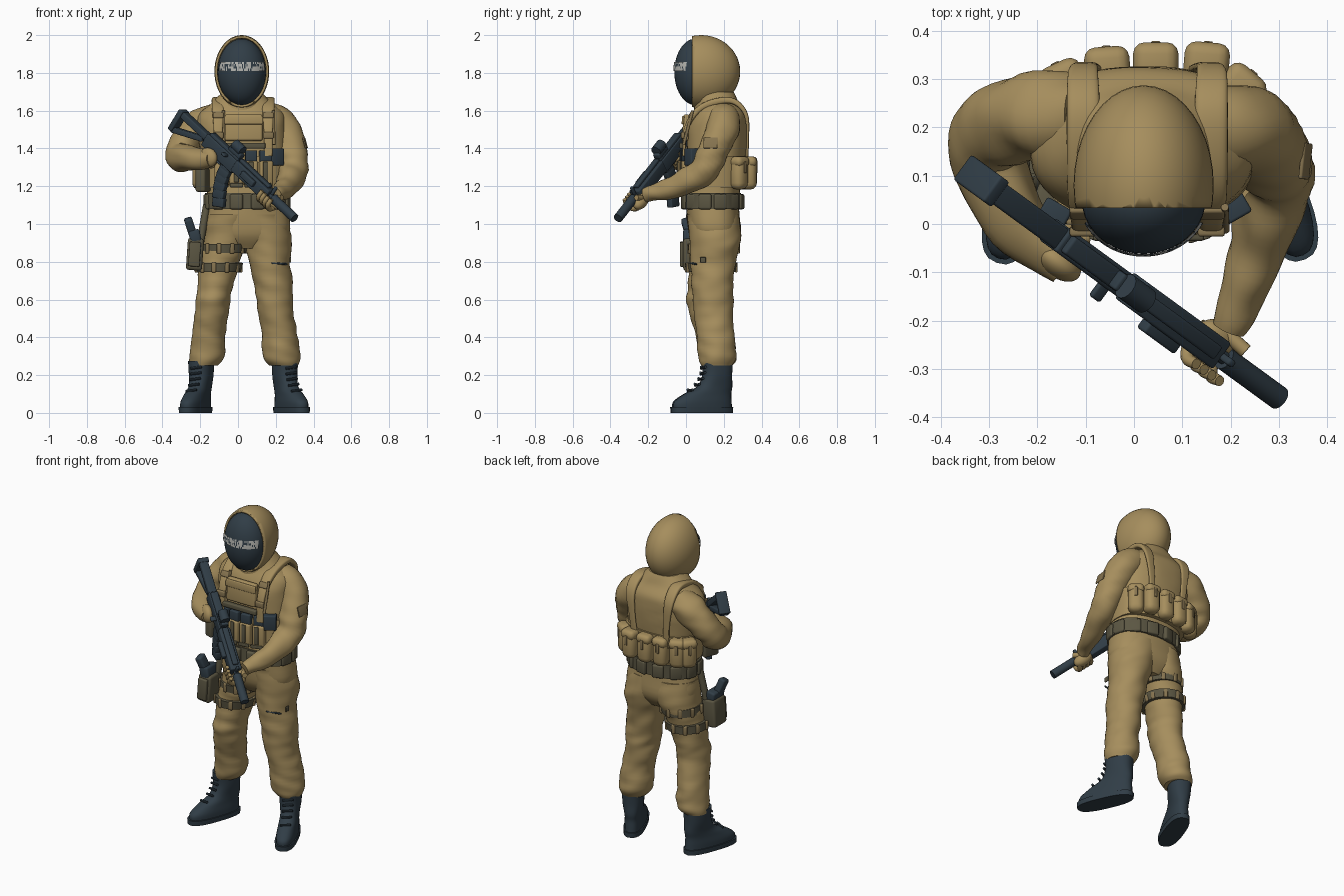
import bpy, bmesh, math, random
from mathutils import Matrix, Vector, Euler, noise

random.seed(4)
if "Cube" in bpy.data.objects:
    bpy.data.objects.remove(bpy.data.objects["Cube"])
made = []


def material(name, rgb):
    m = bpy.data.materials.new(name)
    m.use_nodes = True
    m.diffuse_color = (*rgb, 1)
    bsdf = next(n for n in m.node_tree.nodes if n.type == 'BSDF_PRINCIPLED')
    bsdf.inputs["Base Color"].default_value = (*rgb, 1)
    return m


TAN = material("tan cloth", (.38, .27, .11))
SEAM = material("dark tan webbing", (.24, .175, .08))
OLIVE = material("olive webbing", (.105, .093, .055))
DARK = material("blue black", (.03, .047, .062))
PALE = material("pale trim", (.45, .45, .42))


def finish(name, bm, mat, frame=Matrix()):
    bmesh.ops.recalc_face_normals(bm, faces=bm.faces[:])
    me = bpy.data.meshes.new(name)
    bm.to_mesh(me)
    bm.free()
    me.materials.append(mat)
    ob = bpy.data.objects.new(name, me)
    ob.matrix_world = frame
    bpy.context.collection.objects.link(ob)
    made.append(ob)
    return ob


def box(name, loc, size, mat, rot=(0, 0, 0), frame=Matrix(), bevel=.006):
    bm = bmesh.new()
    bmesh.ops.create_cube(bm, size=1, matrix=Matrix.Diagonal((*size, 1)))
    bmesh.ops.bevel(bm, geom=bm.edges[:], offset=min(bevel, min(size) * .45),
                    segments=3, profile=.5, affect='EDGES')
    turn = Euler([math.radians(a) for a in rot]).to_matrix().to_4x4()
    return finish(name, bm, mat, frame @ Matrix.Translation(loc) @ turn)


def ball(name, loc, radii, mat, frame=Matrix()):
    bm = bmesh.new()
    bmesh.ops.create_uvsphere(bm, u_segments=40, v_segments=24, radius=1,
                              matrix=Matrix.Translation(loc) @ Matrix.Diagonal((*radii, 1)))
    return finish(name, bm, mat, frame)


def spline(a, b, c, d, t):
    return [.5 * (2*q + (r-p)*t + (2*p - 5*q + 4*r - s)*t*t + (3*q - p - 3*r + s)*t**3)
            for p, q, r, s in zip(a, b, c, d)]


def loft(name, rows, mat, ref=(1, 0, 0), n=28, steps=5, power=2, fold=0, frame=Matrix(),
         level=False):
    """Skin elliptical rings (x, y, z, radius along ref, other radius); level keeps them flat."""
    pts = []
    for i in range(len(rows) - 1):
        four = [rows[max(i-1, 0)], rows[i], rows[i+1], rows[min(i+2, len(rows)-1)]]
        pts += [spline(*four, k / steps) for k in range(steps)]
    pts.append(rows[-1])
    bm, rings = bmesh.new(), []
    for i, p in enumerate(pts):
        t = (Vector(pts[min(i+1, len(pts)-1)][:3]) - Vector(pts[max(i-1, 0)][:3])).normalized()
        if level:
            t = Vector((0, 0, 1))
        r = Vector(ref)
        r = (r - t * r.dot(t)).normalized()
        s, ring = t.cross(r), []
        for k in range(n):
            c, d = math.cos(math.tau * k / n), math.sin(math.tau * k / n)
            c, d = [math.copysign(abs(v) ** (2 / power), v) for v in (c, d)]
            off = r * c * p[3] + s * d * p[4]
            co = Vector(p[:3]) + off
            wave = fold * noise.noise(Vector((co.x * 9 + co.z * 8, co.y * 9, co.z * 17)))
            ring.append(bm.verts.new(co + off.normalized() * wave))
        rings.append(ring)
    for a, b in zip(rings, rings[1:]):
        for k in range(n):
            bm.faces.new((a[k], a[k-1], b[k-1], b[k]))
    bm.faces.new(rings[0])
    bm.faces.new(rings[-1])
    return finish(name, bm, mat, frame)


def rod(name, p, q, r, mat, ref=(0, 0, 1), frame=Matrix(), n=16):
    return loft(name, [(*p, r, r), (*q, r, r)], mat, ref, n, 1, frame=frame)


# Torso and trousers
loft("jacket_torso", [(.045, .15, .87, .09, .09), (.05, .15, .95, .22, .135),
     (.05, .14, 1.1, .21, .14), (.04, .145, 1.2, .21, .145), (.03, .16, 1.35, .225, .155),
     (.02, .165, 1.5, .235, .16), (.02, .175, 1.58, .225, .145), (.02, .17, 1.64, .16, .11),
     (.02, .16, 1.7, .1, .09)], TAN, n=48, power=2.4, fold=.004, level=True)
loft("left_trouser_leg", [(.12, .14, 1.05, .13, .14), (.155, .155, .92, .13, .135),
     (.167, .145, .8, .11, .12), (.19, .14, .65, .1, .11), (.2, .145, .55, .095, .105),
     (.22, .155, .42, .092, .1), (.228, .165, .3, .1, .1), (.24, .165, .25, .075, .08)],
     TAN, fold=.009, n=40, steps=7, level=True)
loft("right_trouser_leg", [(-.04, .14, 1.05, .13, .14), (-.06, .155, .92, .12, .135),
     (-.097, .135, .8, .105, .12), (-.125, .12, .65, .093, .11), (-.135, .115, .57, .09, .11),
     (-.155, .15, .42, .087, .1), (-.163, .165, .3, .092, .1), (-.186, .165, .25, .075, .08)],
     TAN, fold=.009, n=40, steps=7, level=True)
box("thigh_pocket_slit", (.22, .04, .79), (.09, .009, .01), DARK, (0, 4, 20))
box("thigh_side_tab", (.277, .09, .81), (.009, .03, .03), OLIVE)

# Arms
loft("left_sleeve", [(.15, .2, 1.56, .085, .085), (.233, .195, 1.51, .092, .092),
     (.277, .15, 1.4, .081, .081), (.295, .095, 1.29, .077, .077), (.265, -.02, 1.215, .066, .066),
     (.23, -.13, 1.175, .05, .05), (.195, -.215, 1.15, .036, .036)],
     TAN, (1, -1, 0), fold=.011, steps=7)
loft("right_sleeve", [(-.11, .225, 1.56, .085, .085), (-.21, .225, 1.51, .09, .09),
     (-.288, .195, 1.42, .083, .083), (-.305, .135, 1.355, .078, .078),
     (-.24, .0, 1.345, .064, .064), (-.14, -.085, 1.345, .044, .044)],
     TAN, (-1, -1, 0), fold=.011, steps=7)
box("sleeve_patch", (.355, .13, 1.43), (.009, .075, .06), SEAM, (0, -15, -6))

# Head: masked face inside a cut open hood
face_at, face_r = Vector((.02, .05, 1.805)), Vector((.128, .112, .176))
ball("masked_face", face_at, face_r, DARK)
hood = ball("hood", (.02, .08, 1.807), (.145, .207, .193), TAN)
bm = bmesh.new()
bm.from_mesh(hood.data)
bmesh.ops.bisect_plane(bm, geom=bm.verts[:] + bm.edges[:] + bm.faces[:], dist=1e-5,
                       plane_co=(0, .033, 0), plane_no=(0, 1, 0), clear_inner=True)
bm.to_mesh(hood.data)
bm.free()
shell = hood.modifiers.new("thickness", 'SOLIDIFY')
shell.thickness = .012
shell.offset = -1
loft("hood_collar", [(.02, .155, 1.58, .15, .125), (.02, .14, 1.64, .115, .1),
     (.02, .14, 1.72, .1, .1)], TAN, fold=.006)

# Speckled brow band laid on the mask
bm, cols, rows = bmesh.new(), 48, 4
grid = []
for j in range(rows + 1):
    z = 1.81 + .048 * j / rows
    h = math.sqrt(1 - ((z - face_at.z) / face_r.z) ** 2) * 1.05
    grid.append([bm.verts.new((face_at.x + face_r.x * h * math.sin(a),
                               face_at.y - face_r.y * h * math.cos(a), z))
                 for a in [math.radians(-66 + 132 * i / cols) for i in range(cols + 1)]])
for j in range(rows):
    for i in range(cols):
        f = bm.faces.new((grid[j][i], grid[j][i+1], grid[j+1][i+1], grid[j+1][i]))
        f.material_index = int(random.random() < .28)
band = finish("brow_band", bm, PALE)
band.data.materials.append(DARK)

# Boots, toes turned outward
for side, x, turn in (("left", .248, 24), ("right", -.195, -20)):
    fr = Matrix.Translation((x, .165, 0)) @ Matrix.Rotation(math.radians(turn), 4, 'Z')
    loft(side + "_boot", [(0, -.085, .025, .056, .166), (0, -.083, .06, .056, .162),
         (0, -.055, .1, .052, .132), (0, -.014, .14, .052, .096), (0, 0, .2, .06, .08),
         (0, 0, .275, .064, .083)], DARK, frame=fr, power=2.4, level=True)
    loft(side + "_boot_sole", [(0, -.087, 0, .06, .172), (0, -.087, .03, .062, .174)],
         DARK, steps=1, frame=fr, power=2.6, level=True)
    for k in range(5):
        z = .115 + .03 * k
        y = (-.155, -.115, -.095, -.083, -.08)[k]
        rod(side + "_boot_lace", (-.03, y, z), (.03, y, z + .008), .007, DARK, frame=fr, n=8)

# Shoulder straps and chest rig
for side, x in (("right", -.105), ("left", .16)):
    loft(side + "_shoulder_strap", [(x, -.012, 1.36, .022, .008), (x, .0, 1.5, .024, .012),
         (x, .06, 1.6, .032, .016), (x, .15, 1.645, .034, .018), (x, .25, 1.65, .034, .016),
         (x, .317, 1.58, .03, .011), (x * .9, .326, 1.45, .02, .008), (x * .8, .318, 1.3, .02, .008)],
         TAN, power=3.5, n=24)
    for y, z, tilt in ((-.016, 1.47, 0), (.025, 1.575, -30)):
        box(side + "_strap_buckle", (x, y, z), (.056, .02, .035), SEAM, (tilt, 0, 0))
    rod(side + "_strap_tube", (x + .03, -.012, 1.42), (x + .028, .035, 1.6), .008, SEAM)
loft("rig_band", [(.035, .155, 1.19, .222, .16), (.03, .16, 1.36, .236, .165)],
     TAN, steps=1, n=48, power=2.4, level=True)
box("chest_panel", (.03, .0, 1.51), (.2, .035, .14), TAN, (-4, 0, 0), bevel=.012)
box("chest_panel_flap", (.03, -.016, 1.55), (.205, .012, .045), TAN, (-4, 0, 0))
box("chest_webbing", (.03, -.02, 1.415), (.23, .03, .03), OLIVE)
for k in range(4):
    x = -.085 + .077 * k
    y = -.015 + 1.4 * (x - .03) ** 2
    yaw = (x - .03) * 150
    box("magazine_pouch", (x, y, 1.265), (.07, .06, .14), TAN, (0, 0, yaw), bevel=.012)
    box("spare_magazine", (x, y, 1.355), (.062, .04, .07), DARK, (0, 0, yaw))
    box("pouch_pull_tab", (x, y - .032, 1.275), (.026, .009, .11), OLIVE, (0, 0, yaw))
    box("pouch_base_strap", (x, y - .03, 1.205), (.07, .009, .022), OLIVE, (0, 0, yaw))
box("radio", (.2, .03, 1.355), (.075, .05, .09), DARK, (0, 0, 30))
box("right_side_pouch", (-.185, .035, 1.235), (.055, .1, .13), OLIVE, (0, 0, -20), bevel=.012)
box("right_radio", (-.165, .02, 1.36), (.06, .05, .08), DARK, (0, 0, -30))

# Pouch row across the back
for x, y, yaw in ((-.195, .255, 50), (-.145, .292, 25), (-.055, .323, 4), (.045, .332, 0),
                  (.15, .332, -5), (.22, .28, -40)):
    box("back_pouch", (x, y, 1.265), (.09, .085, .165), TAN, (0, 0, yaw), bevel=.034)
    box("back_pouch_lid", (x, y, 1.33), (.094, .088, .056), TAN, (0, 0, yaw), bevel=.024)
    out = Matrix.Rotation(math.radians(yaw), 3, 'Z') @ Vector((0, .042, 0))
    box("back_pouch_tab", (x + out.x, y + out.y, 1.3), (.02, .009, .06), SEAM, (0, 0, yaw))

# Belt with small pouches
loft("belt", [(.05, .14, 1.08, .222, .15), (.047, .142, 1.165, .222, .15)],
     OLIVE, steps=1, n=48, power=2.4, level=True)
for k in range(12):
    a = math.radians(15 + 30 * k)
    p = (.048 + .215 * math.cos(a), .141 + .15 * math.sin(a), 1.118)
    box("belt_pouch", p, (.07, .035, .08), OLIVE, (0, 0, math.degrees(a) + 90), bevel=.01)

# Thigh holster and sidearm
for z, cx, cy in ((.77, -.103, .133), (.87, -.076, .145)):
    loft("thigh_strap", [(cx, cy, z - .024, .118, .131), (cx + .008, cy, z + .024, .122, .137)],
         OLIVE, steps=1, n=36, level=True)
    for a in range(20, 361, 34):
        c, s = math.cos(math.radians(a)), math.sin(math.radians(a))
        box("strap_loop", (cx + .12 * c, cy + .133 * s, z), (.024, .014, .054), SEAM, (0, 0, a + 90))
box("holster", (-.228, .045, .84), (.085, .12, .17), OLIVE, (0, 4, 0), bevel=.015)
box("holster_face", (-.23, -.02, .84), (.06, .024, .13), OLIVE, (0, 4, 0))
box("sidearm_slide", (-.228, .04, .935), (.06, .11, .07), DARK, (0, -10, 0), bevel=.012)
box("sidearm_grip", (-.25, .015, .98), (.044, .06, .11), DARK, (15, -18, 0), bevel=.012)
rod("holster_hanger", (-.2, .08, .9), (-.165, .1, 1.1), .02, OLIVE, (1, 0, 0))

# Rifle, built along its own x axis from the butt to the muzzle
butt, muzzle = Vector((-.31, .085, 1.6)), Vector((.3, -.36, 1.03))
along = (muzzle - butt).normalized()
up = (Vector((0, 0, 1)) - along * along.z).normalized()
gun = Matrix((along, up.cross(along), up)).transposed().to_4x4()
gun.translation = butt
length = (muzzle - butt).length


def gun_box(name, loc, size, pitch=0, mat=DARK):
    box(name, loc, size, mat, (0, pitch, 0), gun)


gun_box("stock_top_bar", (.14, 0, 0), (.25, .05, .036))
gun_box("stock_lower_bar", (.125, 0, -.063), (.21, .05, .03), -23)
gun_box("butt_plate", (.025, 0, -.045), (.03, .064, .13))
gun_box("receiver", (.36, 0, -.012), (.25, .056, .075))
gun_box("dust_cover", (.36, 0, .028), (.23, .042, .026))
gun_box("charging_handle", (.4, -.04, .01), (.03, .04, .014))
gun_box("pistol_grip", (.295, 0, -.085), (.042, .036, .11), 18)
gun_box("trigger_guard", (.35, 0, -.065), (.07, .012, .012))
gun_box("handguard", (.61, 0, -.005), (.27, .066, .066))
gun_box("handguard_rail", (.6, 0, .036), (.24, .032, .018))
gun_box("front_sight", (.75, 0, .03), (.02, .016, .06))
gun_box("sight_mount", (.43, 0, .05), (.09, .04, .03))
rod("optic", (.395, 0, .078), (.46, 0, .078), .028, DARK, frame=gun)
gun_box("side_light", (.6, -.042, .0), (.1, .026, .034))
for k in range(6):
    gun_box("curved_magazine", (.43 + .0028 * k * k, 0, -.05 - .036 * k),
            (.072, .034, .05), -6 * k)
rod("barrel", (.7, 0, 0), (.8, 0, 0), .014, DARK, frame=gun)
rod("suppressor", (.77, 0, 0), (length, 0, 0), .025, DARK, frame=gun, n=24)

# Gloved hands gripping the rifle
ball("left_palm", (.755, .026, -.03), (.058, .036, .036), TAN, gun)
ball("right_palm", (.325, -.042, -.065), (.055, .032, .05), TAN, gun)
for k in range(4):
    u, v = .715 + .025 * k, -.04 - .022 * k
    loft("left_finger", [(u, .034, -.04, .015, .015), (u, -.01, -.054, .015, .015),
         (u, -.044, -.03, .014, .014), (u, -.044, .008, .011, .011)], TAN, n=12, frame=gun)
    loft("right_finger", [(.3, -.042, v, .013, .013), (.335, -.03, v, .013, .013),
         (.345, .005, v, .013, .013), (.32, .028, v, .01, .01)], TAN, (0, 0, 1), 12, frame=gun)
rod("left_thumb", (.74, .044, -.02), (.79, .038, .02), .015, TAN, frame=gun)
rod("right_thumb", (.28, -.02, -.045), (.33, .035, -.04), .013, TAN, frame=gun)

# Smooth shading with crisp edges
bpy.ops.object.select_all(action='DESELECT')
for ob in made:
    ob.select_set(True)
bpy.context.view_layer.objects.active = made[0]
bpy.ops.object.shade_smooth_by_angle(angle=math.radians(40))
